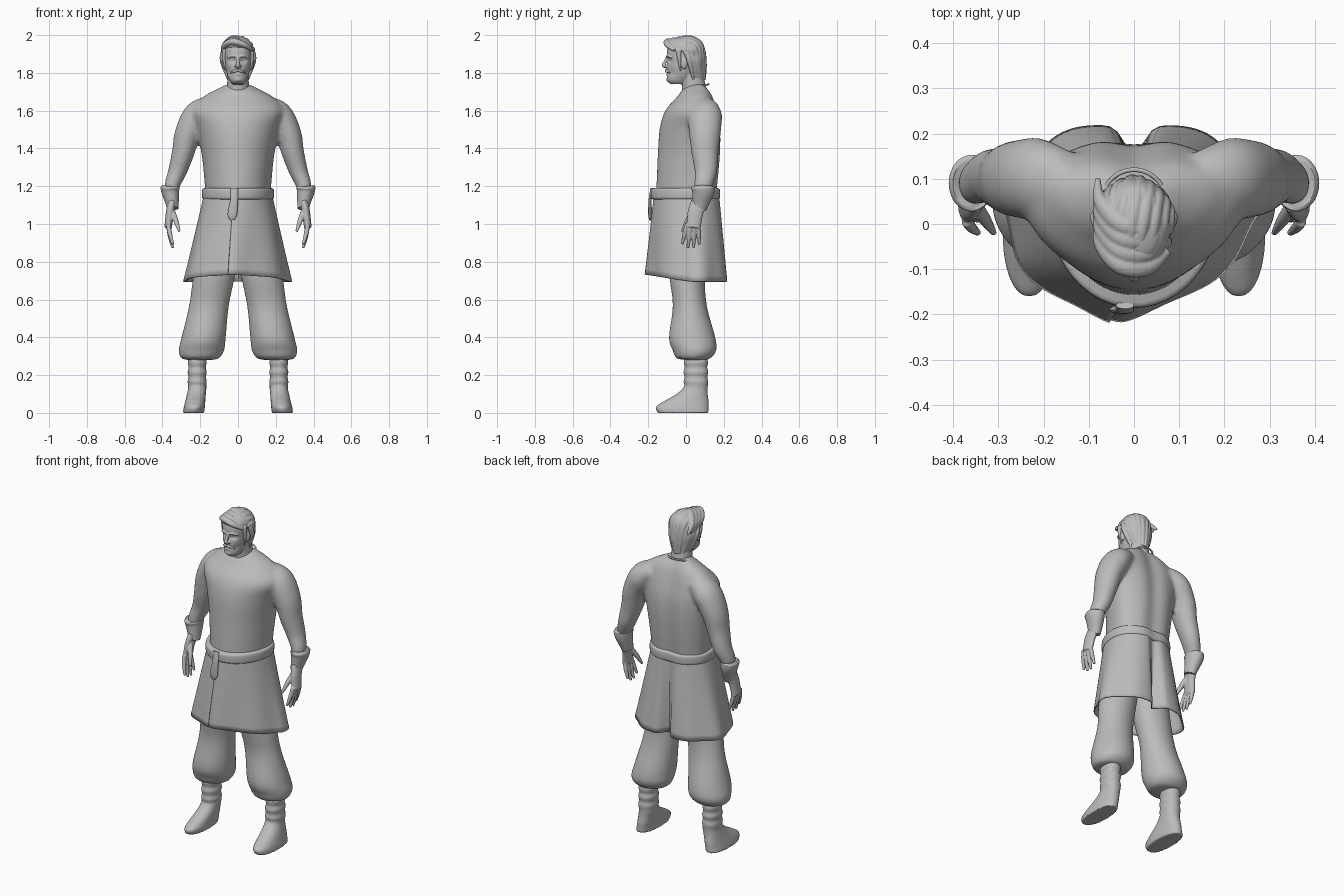
import bpy, bmesh, math
from mathutils import Vector

if "Cube" in bpy.data.objects:
    bpy.data.objects.remove(bpy.data.objects["Cube"])

grey = bpy.data.materials.new("plain grey")
grey.use_nodes = True
grey.diffuse_color = (.5, .5, .5, 1)
grey.node_tree.nodes["Principled BSDF"].inputs["Base Color"].default_value = grey.diffuse_color

RIGHTWARD, BACKWARD, UPWARD = Vector((1, 0, 0)), Vector((0, 1, 0)), Vector((0, 0, 1))
SIDES = (1, -1)


def spline(rows, steps=5):
    """Smooth curve through rows of equal width."""
    result = []
    for i in range(len(rows) - 1):
        before, start, end, after = (rows[min(max(i + k, 0), len(rows) - 1)] for k in (-1, 0, 1, 2))
        for step in range(steps):
            t = step / steps
            result.append([b + t / 2 * (c - a + t * (2 * a - 5 * b + 4 * c - d + t * (3 * (b - c) + d - a)))
                           for a, b, c, d in zip(before, start, end, after)])
    return result + [rows[-1]]


def signed_power(value, power):
    return math.copysign(abs(value) ** power, value)


def skin(bm, rings):
    """Closed surface over rings of points."""
    loops = [[bm.verts.new(point) for point in ring] for ring in rings]
    count = len(loops[0])
    for low, high in zip(loops, loops[1:]):
        for k in range(count):
            after = (k + 1) % count
            bm.faces.new((low[k], low[after], high[after], high[k]))
    bm.faces.new(loops[0])
    bm.faces.new(loops[-1])


def column(bm, rows, side=1, centre=lambda z: 0, middle=.5, power=2, groove=0, count=48):
    """Upright body; rows give height, half width, front and back limits."""
    rings = []
    for z, half, front, back in spline(rows):
        widest = front + (back - front) * middle
        ring = []
        for k in range(count):
            angle = math.tau * k / count
            x = half * signed_power(math.cos(angle), 2 / power)
            y = signed_power(math.sin(angle), 2 / power)
            y = widest + y * (back - widest if y > 0 else widest - front)
            if y > widest:
                y -= groove * math.exp(-(x / .05) ** 2)
            ring.append(Vector((side * (centre(z) + x), y, z)))
        rings.append(ring)
    skin(bm, rings)


def limb(bm, rows, side=1, flat=1, reference=BACKWARD, count=16):
    """Tube along a path; rows give x, y, z and radius."""
    rows = spline(rows)
    path = [Vector((side * x, y, z)) for x, y, z, radius in rows]
    rings = []
    for i, point in enumerate(path):
        along = (path[min(i + 1, len(path) - 1)] - path[max(i - 1, 0)]).normalized()
        across = reference.cross(along).normalized()
        normal = along.cross(across) * flat
        turns = [math.tau * k / count for k in range(count)]
        rings.append([point + rows[i][-1] * (across * math.cos(a) + normal * math.sin(a)) for a in turns])
    skin(bm, rings)


def ball(bm, centre, size):
    for v in bmesh.ops.create_uvsphere(bm, u_segments=20, v_segments=12, radius=1)["verts"]:
        v.co = Vector([c + p * s for c, p, s in zip(centre, v.co, size)])


def finish(name, bm, voxel=0, smooth=0, thickness=0):
    bmesh.ops.recalc_face_normals(bm, faces=bm.faces)
    mesh = bpy.data.meshes.new(name)
    bm.to_mesh(mesh)
    bm.free()
    mesh.materials.append(grey)
    part = bpy.data.objects.new(name, mesh)
    bpy.context.collection.objects.link(part)
    bpy.ops.object.select_all(action="DESELECT")
    part.select_set(True)
    bpy.context.view_layer.objects.active = part
    bpy.ops.object.shade_smooth_by_angle(angle=math.radians(50))
    if voxel:
        fuse = part.modifiers.new("fuse", "REMESH")
        fuse.mode, fuse.voxel_size, fuse.use_smooth_shade = "VOXEL", voxel, True
        part.modifiers.new("soften", "SMOOTH").iterations = smooth
    if thickness:
        part.modifiers.new("cloth", "SOLIDIFY").thickness = thickness


# Tunic body and sleeves
bm = bmesh.new()
column(bm, [(1.13, .17, -.16, .17), (1.35, .19, -.15, .19), (1.5, .22, -.14, .19),
            (1.6, .25, -.11, .17), (1.67, .19, -.05, .15), (1.71, .12, -.02, .13),
            (1.74, .06, .01, .11)], middle=.65, groove=.02)
for side in SIDES:
    limb(bm, [(.14, .1, 1.63, .05), (.21, .1, 1.58, .075), (.265, .1, 1.48, .07),
              (.29, .1, 1.38, .06), (.32, .105, 1.28, .05), (.35, .09, 1.2, .04),
              (.35, .08, 1.13, .03)], side, flat=1.2, count=32)
finish("tunic", bm, voxel=.01, smooth=12)

# Skirt: wrapped sheet with an overlapping front edge and a rear pleat
bm = bmesh.new()
AROUND, DOWN = 120, 14
sheet = []
for j in range(DOWN + 1):
    fall = j / DOWN
    row = []
    for k in range(AROUND + 1):
        turn = k / AROUND
        angle = -2 + turn * (math.tau + .3)
        across, depth = math.cos(angle), math.sin(angle)
        swell = 1 + .03 * fall * (turn + math.sin(7 * angle))
        bend = 1 + .2 * fall if depth < 0 else .9
        x = signed_power(across, bend) * swell * (.18 + .1 * fall)
        y = signed_power(depth, bend) * swell * ((.2 + .04 * fall) if depth < 0 else (.15 + .04 * fall))
        if depth < 0:
            x += .03 * fall * depth
        else:
            y -= (.02 + .04 * fall) * math.exp(-(x / .03) ** 2)
        row.append(bm.verts.new((x, y + .03, 1.16 - fall * (.465 + .15 * min(y, 0)))))
    sheet.append(row)
for high, low in zip(sheet, sheet[1:]):
    for k in range(AROUND):
        bm.faces.new((high[k], high[k + 1], low[k + 1], low[k]))
finish("skirt", bm, thickness=.007)

# Belt with its hanging end
bm = bmesh.new()
column(bm, [(z, .18 + bulge, -.175 - bulge, .18 + bulge)
            for z, bulge in ((1.13, 0), (1.14, .01), (1.18, .01), (1.19, 0))], middle=.6, groove=.015)
finish("belt", bm)
bm = bmesh.new()
limb(bm, [(-.02, -.18, 1.19, .02), (-.02, -.19, 1.13, .02), (-.03, -.19, 1.05, .025),
          (-.03, -.19, 1.02, .01)], flat=.4)
finish("belt_end", bm)

# Baggy trousers gathered below the knee
bm = bmesh.new()
for side in SIDES:
    column(bm, [(1, .1, -.09, .12), (.75, .11, -.09, .1), (.57, .105, -.07, .11),
                (.4, .117, -.09, .155), (.33, .12, -.07, .16), (.29, .1, -.05, .13),
                (.28, .06, 0, .1)], side, centre=lambda z: .25 - .17 * z)
finish("trousers", bm, voxel=.009, smooth=5)

# Boots: wrinkled shaft running into a long foot
bm = bmesh.new()
foot = [(0, .056, -.15, .12), (.03, .056, -.16, .12), (.06, .053, -.12, .12), (.1, .05, -.05, .115)]
wrinkles = (0, .003, -.002, .003, -.003, .002, -.002, 0)
shaft = [(.14 + .025 * i, .048 + wave, -.01 - wave, .115 + wave) for i, wave in enumerate(wrinkles)]
for side in SIDES:
    column(bm, foot + shaft, side, centre=lambda z: .216 + .02 * max(0, 1 - 8 * z), power=2.2)
finish("boots", bm, voxel=.006, smooth=3)

# Flared cuffs
bm = bmesh.new()
for side in SIDES:
    limb(bm, [(.345, .07, 1.08, .03), (.35, .08, 1.12, .037), (.358, .09, 1.17, .047),
              (.36, .09, 1.195, .05), (.36, .09, 1.2, .04)], side, flat=1.25, count=32)
finish("cuffs", bm)

# Hands with four fingers and a thumb
bm = bmesh.new()
for side in SIDES:
    limb(bm, [(.35, .07, 1.11, .024), (.36, .05, 1.06, .022), (.37, .04, .98, .02)], side, flat=1.9)
    for i in range(4):
        knuckle, tip = .02 * i + .005, .03 * i - .02
        drop = .13 - .01 * (i - 1.5) ** 2
        limb(bm, [(.37, knuckle, 1, .012), (.36, (knuckle + tip) / 2, 1 - drop / 2, .012),
                  (.345, tip, 1 - drop, .007)], side)
    limb(bm, [(.35, .04, 1.07, .016), (.33, .01, 1.02, .014), (.31, -.02, .96, .007)], side)
finish("hands", bm, voxel=.004, smooth=2)

# Head: skull with eye sockets, neck, nose, chin, lips, brows, eyes and ears
bm = bmesh.new()
column(bm, [(1.74, .03, -.08, 0), (1.76, .045, -.1, .02), (1.8, .06, -.1, .06),
            (1.85, .07, -.1, .09), (1.92, .075, -.1, .1), (1.97, .06, -.08, .08),
            (1.99, .02, -.03, .03)], power=2.2, count=64)
for v in bm.verts:
    if v.co.y < 0:
        across = abs(v.co.x)
        socket = ((across - .03) / .018) ** 2 + ((v.co.z - 1.867) / .013) ** 2
        cheek = ((across - .045) / .015) ** 2 + ((v.co.z - 1.8) / .02) ** 2
        v.co.y += .016 * math.exp(-socket) + .008 * math.exp(-cheek)
column(bm, [(1.62, .07, -.03, .12), (1.7, .06, -.02, .11), (1.8, .055, -.03, .09)])
limb(bm, [(0, -.095, 1.89, .008), (0, -.11, 1.86, .008), (0, -.117, 1.84, .011), (0, -.1, 1.83, .008)])
ball(bm, (0, -.09, 1.765), (.02, .015, .014))
ball(bm, (0, -.096, 1.79), (.02, .008, .006))
for side in SIDES:
    ball(bm, (side * .011, -.106, 1.835), (.008, .009, .007))
    ball(bm, (side * .03, -.07, 1.867), (.013, .013, .009))
    ball(bm, (side * .075, -.01, 1.85), (.01, .018, .03))
    limb(bm, [(.01, -.1, 1.885, .005), (.03, -.096, 1.89, .006), (.055, -.077, 1.88, .004)],
         side, reference=UPWARD)
finish("head", bm, voxel=.0032, smooth=1)

# Moustache
bm = bmesh.new()
for side in SIDES:
    limb(bm, [(0, -.105, 1.815, .006), (.015, -.103, 1.81, .008), (.04, -.085, 1.8, .003)],
         side, reference=UPWARD)
finish("moustache", bm)

# Neckline trim
bm = bmesh.new()
turns = [math.tau * k / 24 for k in range(25)]
limb(bm, [(.07 * math.cos(a), .05 + .07 * math.sin(a), 1.72 + .02 * math.sin(a), .005) for a in turns],
     reference=UPWARD)
finish("collar", bm)

# Hair: mass with locks swept from the brow over the crown to the nape
bm = bmesh.new()
column(bm, [(1.76, .045, .03, .09), (1.8, .06, .01, .095), (1.86, .08, -.01, .1),
            (1.91, .082, -.06, .1), (1.94, .08, -.1, .09), (1.97, .06, -.08, .07),
            (1.985, .02, -.03, .03)])
LOCKS, POINTS = 9, 9
for i in range(LOCKS):
    spread = 2 * i / (LOCKS - 1) - 1
    rows = []
    for k in range(POINTS):
        t = k / (POINTS - 1)
        sideways = 1.2 * spread + .5 * (t - .4) * (1 - spread ** 2)
        sweep = math.pi * (.25 + .83 * t)
        drop = max(t - .7, 0)
        reach = .093 * math.cos(sideways)
        rows.append((.08 * math.sin(sideways) * (1 - 1.5 * drop), .005 - reach * math.cos(sweep),
                     1.89 + reach * math.sin(sweep) - .35 * drop,
                     .004 + .013 * math.sin(math.pi * (.1 + .85 * t)) ** .5))
    limb(bm, rows, reference=RIGHTWARD)
# Raised front wave swept sideways
for j in range(4):
    back, rise = .03 * j, .005 * j
    limb(bm, [(.075, back - .06, 1.92, .008), (.03, back - .095, 1.95 + rise, .016),
              (-.03, back - .09, 1.965 + rise, .018), (-.075, back - .04, 1.94, .014),
              (-.08, back + .01, 1.9, .006)], flat=1.2)
# Sideburns and locks behind the ears
for side in SIDES:
    limb(bm, [(.07, -.04, 1.92, .014), (.073, -.035, 1.87, .01), (.065, -.03, 1.81, .004)], side)
    for j in range(3):
        y, tuck = .02 * (j + 1), .01 * j
        limb(bm, [(.08 - tuck, y - .02, 1.91, .013), (.08 - tuck, y, 1.86, .015),
                  (.05 - tuck, y + .02, 1.76, .006)], side)
finish("hair", bm, voxel=.0035, smooth=1)
